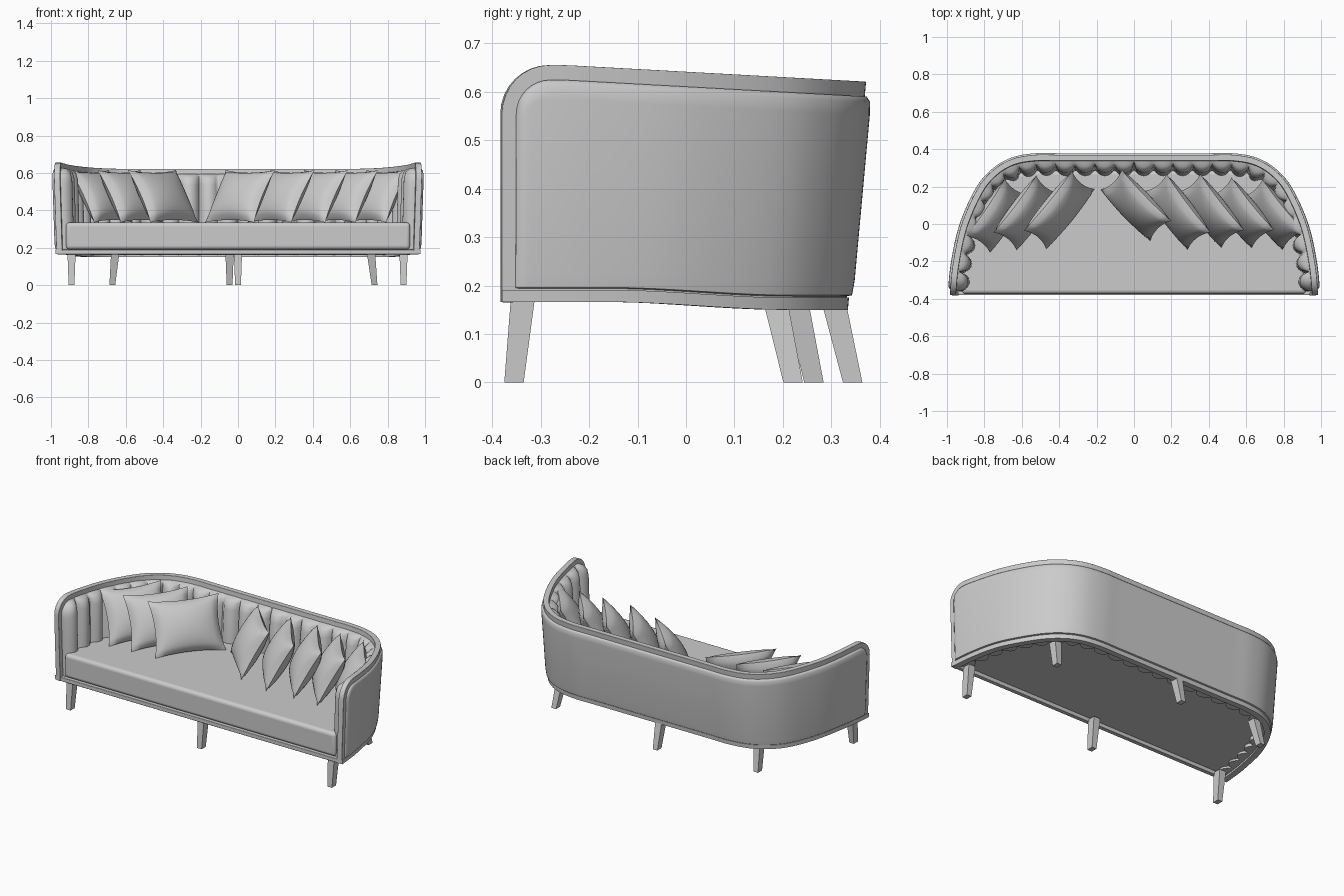
import bpy, bmesh
from math import sin, cos, pi, sqrt, radians
from mathutils import Vector, Matrix

if "Cube" in bpy.data.objects:
    bpy.data.objects.remove(bpy.data.objects["Cube"])


def finish(name, bm, angle=35, bevel=0, segs=3):
    bmesh.ops.recalc_face_normals(bm, faces=bm.faces)
    me = bpy.data.meshes.new(name)
    bm.to_mesh(me)
    bm.free()
    ob = bpy.data.objects.new(name, me)
    bpy.context.collection.objects.link(ob)
    bpy.ops.object.select_all(action='DESELECT')
    ob.select_set(True)
    bpy.context.view_layer.objects.active = ob
    bpy.ops.object.shade_smooth_by_angle(angle=radians(angle))
    if bevel:
        m = ob.modifiers.new("bevel", 'BEVEL')
        m.width, m.segments, m.limit_method = bevel, segs, 'ANGLE'
        m.angle_limit = radians(40)
    return ob


# Plan outline of the curved back, right front corner round to left front corner
half = [(0.985, -0.38), (0.965, -0.2), (0.92, 0.0), (0.835, 0.19), (0.75, 0.29),
        (0.65, 0.348), (0.53, 0.37), (0.4, 0.37), (0.2, 0.37)]
ctrl = [Vector(p) for p in half + [(0, 0.37)] + [(-x, y) for x, y in half[::-1]]]
ctrl = [2 * ctrl[0] - ctrl[1]] + ctrl + [2 * ctrl[-1] - ctrl[-2]]
path = []
for a, b, c, d in zip(ctrl, ctrl[1:], ctrl[2:], ctrl[3:]):
    for k in range(24):
        t = k / 24
        path.append(0.5 * (2 * b + (c - a) * t + (2 * a - 5 * b + 4 * c - d) * t ** 2
                           + (3 * b - a - 3 * c + d) * t ** 3))
path.append(ctrl[-2])
dist = [0.0]
for p, q in zip(path, path[1:]):
    dist.append(dist[-1] + (q - p).length)
LEN = dist[-1]


def at(d):
    i = max(k for k in range(len(path) - 1) if dist[k] <= d or k == 0)
    return path[i].lerp(path[i + 1], (d - dist[i]) / (dist[i + 1] - dist[i]))


def station(d):
    p = at(d)
    t = (at(min(d + 0.01, LEN)) - at(max(d - 0.01, 0))).normalized()
    return p, Vector((t.y, -t.x))


def lean(p, z):
    f = (z - 0.16) / 0.46
    return Vector((p.x * (0.985 + 0.015 * f), -0.38 + (p.y + 0.38) * (0.945 + 0.055 * f), z))


def floor_z(y):
    t = min(max((y + 0.15) / 0.4, 0), 1)
    return 0.166 - 0.016 * t * t * (3 - 2 * t)


def sweep(name, section, inset=0.0, r=0.1, n=120, angle=35, bevel=0):
    """Sweep a section of (outward offset, z) along the back, front top corners rounded."""
    ends = [r * (1 - cos(a * pi / 16)) for a in range(8)]
    span = LEN - 2 * inset
    ds = ends + [r + (span - 2 * r) * k / n for k in range(n + 1)] + [span - e for e in ends[::-1]]
    bm = bmesh.new()
    rings = []
    for d in ds:
        p, nrm = station(inset + d)
        e = min(d, span - d)
        drop = r - sqrt(max(r * r - (r - e) ** 2, 0)) if e < r else 0
        top = 0.655 - 0.055 * max(p.y + 0.25, 0) - inset - drop
        rings.append([bm.verts.new(lean(p + nrm * o, z)) for o, z in section(d / span, e, floor_z(p.y), top)])
    for a, b in zip(rings, rings[1:]):
        for k in range(len(a)):
            j = (k + 1) % len(a)
            bm.faces.new((a[k], a[j], b[j], b[k]))
    bm.faces.new(rings[0])
    bm.faces.new(rings[-1])
    return finish(name, bm, angle, bevel)


# Frame board, its base rail, padded outer panel
sweep("back_frame", lambda s, e, f, t: [(0, f + 0.02), (0, t), (-0.032, t), (-0.032, f + 0.02)], bevel=0.003)
sweep("base_rail", lambda s, e, f, t: [(0.005, f), (0.005, f + 0.025), (-0.032, f + 0.025), (-0.032, f)])


def panel(s, e, f, t):
    b = 0.014 * min(1, 0.3 + e / 0.02)
    return [(-0.01, f + 0.026), (0.8 * b, f + 0.03), (b, f + 0.06), (b, t - 0.04),
            (0.85 * b, t - 0.012), (0.3 * b, t - 0.001), (-0.01, t)]


sweep("outer_panel", panel, inset=0.03, r=0.07, angle=60)

# Channel-tufted inner lining
CHANNELS = 28


def tufts(s, e, f, t):
    g = 0.01 + 0.05 * sqrt(abs(sin(pi * s * CHANNELS)))
    return [(-0.02, f + 0.012), (-0.03 - g, f + 0.012), (-0.03 - g, 0.34), (-0.03 - g, t - 0.06),
            (-0.03 - 0.85 * g, t - 0.025), (-0.03 - 0.5 * g, t - 0.006), (-0.02, t)]


sweep("channel_lining", tufts, inset=0.025, r=0.075, n=28 * 10, angle=60)


def box(name, lo, hi, bevel=0.003):
    bm = bmesh.new()
    bmesh.ops.create_cube(bm, size=1)
    for v in bm.verts:
        v.co = [lo[k] + (v.co[k] + 0.5) * (hi[k] - lo[k]) for k in range(3)]
    return finish(name, bm, 35, bevel, 2)


box("front_rail", (-0.968, -0.38, 0.165), (0.968, -0.355, 0.19))

# Seat cushion following the back outline
bm = bmesh.new()
loop = []
for k in range(81):
    p, nrm = station(LEN * k / 80)
    q = lean(p - nrm * 0.05, 0.2)
    loop.append(bm.verts.new((q.x, max(q.y, -0.374), 0.19)))
face = bm.faces.new(loop)
up = bmesh.ops.extrude_face_region(bm, geom=[face])
for v in up['geom']:
    if isinstance(v, bmesh.types.BMVert):
        v.co.z = 0.336
finish("seat_cushion", bm, 40, 0.03, 5)


# Tapered splayed legs
def leg(name, top, bottom, z):
    bm = bmesh.new()
    bmesh.ops.create_cube(bm, size=1)
    for v in bm.verts:
        c, w, h = (top, (0.044, 0.05), z) if v.co.z > 0 else (bottom, (0.031, 0.04), 0)
        v.co = (c[0] + v.co.x * w[0], c[1] + v.co.y * w[1], h)
    finish(name, bm, 30)


for i, x in enumerate((-0.89, 0.0, 0.885)):
    leg(f"front_leg_{i + 1}", (x, -0.336), (x, -0.355), 0.18)
leg("back_leg_left", (-0.657, 0.228), (-0.672, 0.264), 0.165)
leg("back_leg_middle", (-0.045, 0.305), (-0.045, 0.344), 0.165)
leg("back_leg_right", (0.712, 0.185), (0.73, 0.221), 0.165)


# Scatter pillows: inflated squares with pinched corners
def pillow(name, x, y, heading, w=0.38, h=0.32, tilt=29, thick=0.065):
    bm = bmesh.new()
    for side in (1, -1):
        new = bmesh.ops.create_grid(bm, x_segments=16, y_segments=16, size=1)['verts']
        for v in new:
            a, b = v.co.x, v.co.y
            pa, pb = max(1 - a * a, 0), max(1 - b * b, 0)
            v.co = (a * w / 2 * (1 - 0.1 * pb), b * h / 2 * (1 - 0.1 * pa),
                    side * thick * (pa * pb) ** 0.5)
    bmesh.ops.remove_doubles(bm, verts=bm.verts, dist=0.0005)
    l, g = radians(tilt), radians(heading)
    flat = Vector((cos(g), sin(g), 0))
    z = Vector((0, 0, 1))
    nrm, upv = flat * cos(l) + z * sin(l), z * cos(l) - flat * sin(l)
    m = Matrix((upv.cross(nrm), upv, nrm)).transposed().to_4x4()
    m.translation = (x, y, 0.335 + h / 2 * cos(l))
    bm.transform(m)
    finish(name, bm, 50)


for i, (x, y, heading, w) in enumerate([
        (-0.73, 0.045, -34, 0.37), (-0.575, 0.06, -37, 0.38), (-0.4, 0.075, -39, 0.41),
        (0.01, 0.1, 224, 0.38), (0.23, 0.065, 217, 0.39), (0.41, 0.07, 218, 0.38),
        (0.575, 0.06, 219, 0.36), (0.74, 0.05, 219, 0.36)]):
    pillow(f"pillow_{i + 1}", x, y, heading, w)
